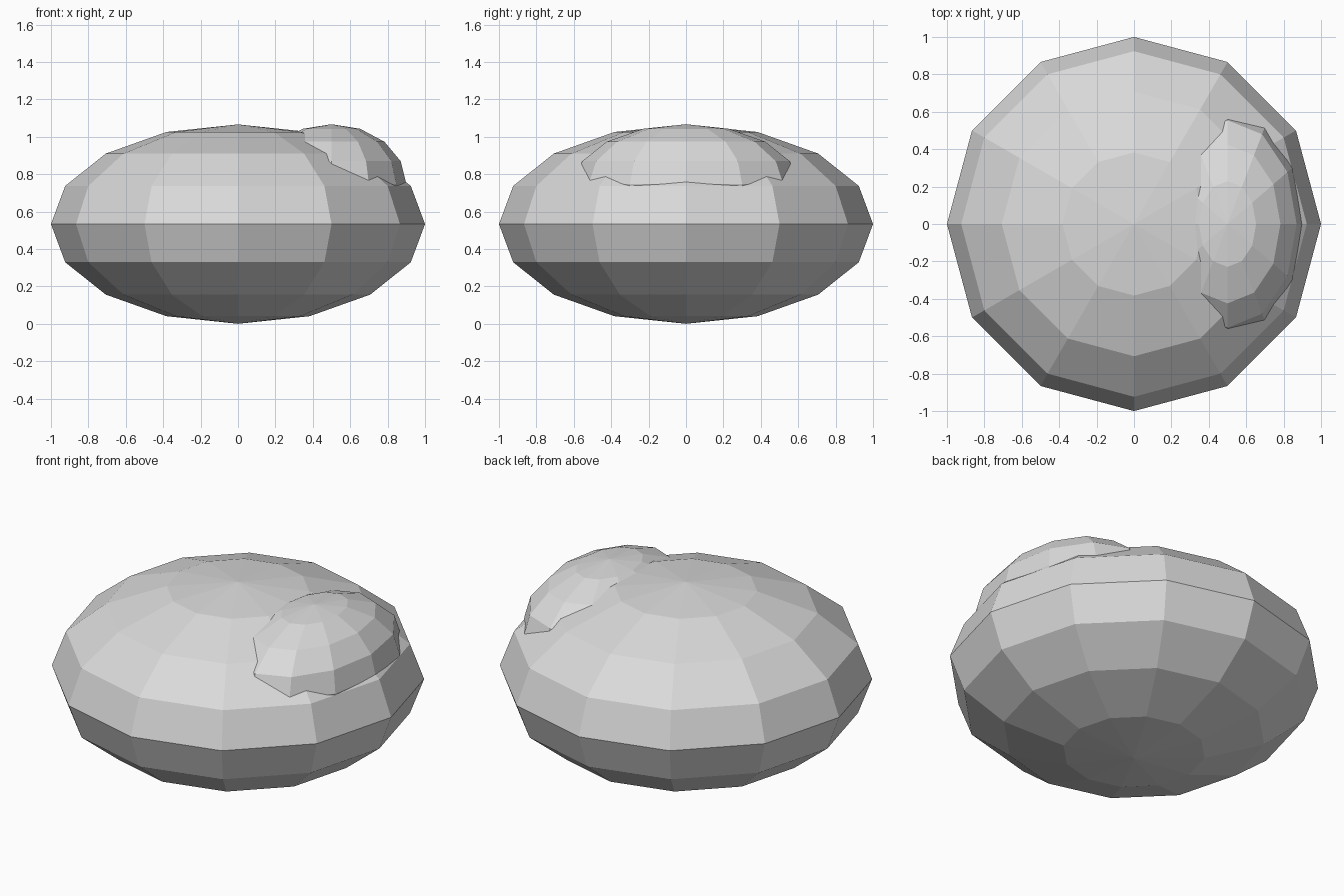
import bpy

if "Cube" in bpy.data.objects:
    bpy.data.objects.remove(bpy.data.objects["Cube"])

# Single flat grey
grey = bpy.data.materials.new("light_grey")
grey.diffuse_color = (0.7, 0.7, 0.7, 1.0)
grey.use_nodes = True
grey.node_tree.nodes["Principled BSDF"].inputs["Base Color"].default_value = grey.diffuse_color


def faceted_ellipsoid(name, centre, radii):
    """Low-poly flat-shaded ellipsoid, 12 segments by 8 rings."""
    bpy.ops.mesh.primitive_uv_sphere_add(segments=12, ring_count=8, radius=1, location=centre)
    ob = bpy.context.object
    ob.name = name
    ob.scale = radii
    bpy.ops.object.transform_apply(location=False, rotation=False, scale=True)
    ob.data.materials.append(grey)
    return ob


# Large flattened boulder standing on the ground
faceted_ellipsoid("main_boulder", (0, 0, 0.533), (1.0, 1.0, 0.533))

# Smaller lump bulging from its upper right side
faceted_ellipsoid("side_lump", (0.5, 0, 0.747), (0.4, 0.6, 0.32))
